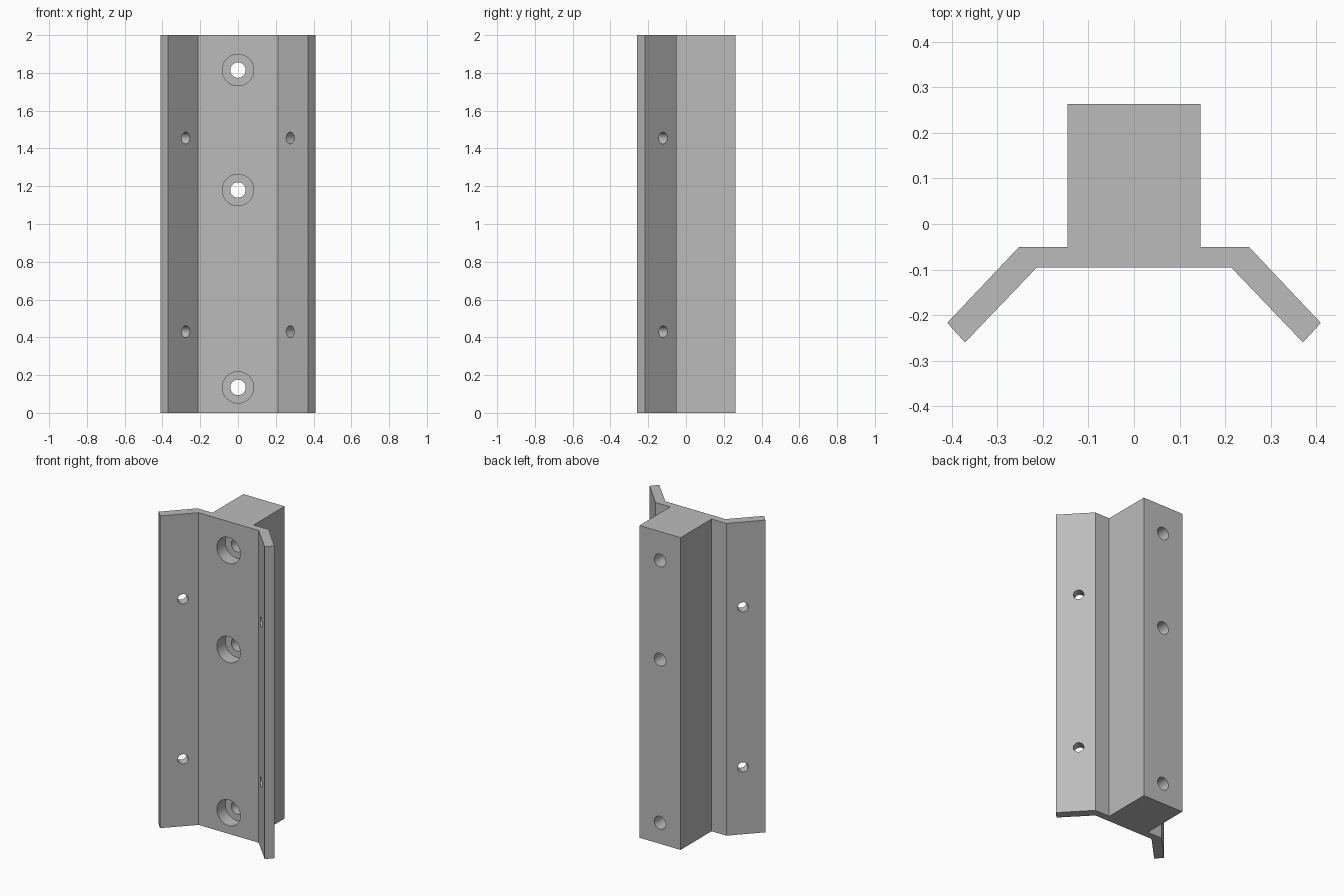
import bpy
import bmesh
from mathutils import Vector

if "Cube" in bpy.data.objects:
    bpy.data.objects.remove(bpy.data.objects["Cube"], do_unlink=True)

HEIGHT = 2.0
FRONT_Y, BACK_Y = -0.095, 0.263

grey = bpy.data.materials.new("plain grey")
grey.use_nodes = True
grey.diffuse_color = (0.5, 0.5, 0.5, 1)
grey.node_tree.nodes["Principled BSDF"].inputs["Base Color"].default_value = (0.5, 0.5, 0.5, 1)

# Bracket body: half cross-section mirrored and extruded upwards
half = [(0.146, BACK_Y), (0.146, -0.05), (0.252, -0.05), (0.41, -0.217),
        (0.371, -0.26), (0.213, FRONT_Y)]
outline = half + [(-x, y) for x, y in reversed(half)]
bm = bmesh.new()
base = bm.faces.new([bm.verts.new((x, y, 0)) for x, y in outline])
top = bmesh.ops.extrude_face_region(bm, geom=[base])["geom"]
bmesh.ops.translate(bm, vec=(0, 0, HEIGHT),
                    verts=[v for v in top if isinstance(v, bmesh.types.BMVert)])
bmesh.ops.recalc_face_normals(bm, faces=bm.faces)
mesh = bpy.data.meshes.new("mounting_bracket")
bm.to_mesh(mesh)
bm.free()
bracket = bpy.data.objects.new("mounting_bracket", mesh)
bpy.context.collection.objects.link(bracket)
mesh.materials.append(grey)


def drill(centre, direction, radius, length):
    """Cut a round hole through the bracket along a direction."""
    turn = Vector(direction).to_track_quat("Z", "Y").to_euler()
    bpy.ops.mesh.primitive_cylinder_add(vertices=48, radius=radius, depth=length,
                                        location=centre, rotation=turn)
    cutter = bpy.context.object
    cutter.name = "hole_cutter"
    cutter.hide_render = True
    cutter.data.materials.append(grey)
    cut = bracket.modifiers.new("hole", "BOOLEAN")
    cut.operation, cut.solver, cut.object = "DIFFERENCE", "EXACT", cutter
    bpy.context.view_layer.objects.active = bracket
    bpy.ops.object.modifier_apply(modifier=cut.name)
    bpy.data.objects.remove(cutter, do_unlink=True)


# Counterbored bolt holes through the central block
for z in (0.135, 1.18, 1.815):
    drill((0, FRONT_Y, z), (0, 1, 0), 0.083, 0.17)
    drill((0, 0, z), (0, 1, 0), 0.041, 1.0)

# Small holes square to each angled wing
for side in (-1, 1):
    for z in (0.43, 1.455):
        drill((side * 0.297, -0.142, z), (side * 0.726, 0.687, 0), 0.031, 0.16)

# Smooth hole walls with crisp edges
bpy.ops.object.select_all(action="DESELECT")
bracket.select_set(True)
bpy.context.view_layer.objects.active = bracket
bpy.ops.object.shade_smooth_by_angle()
